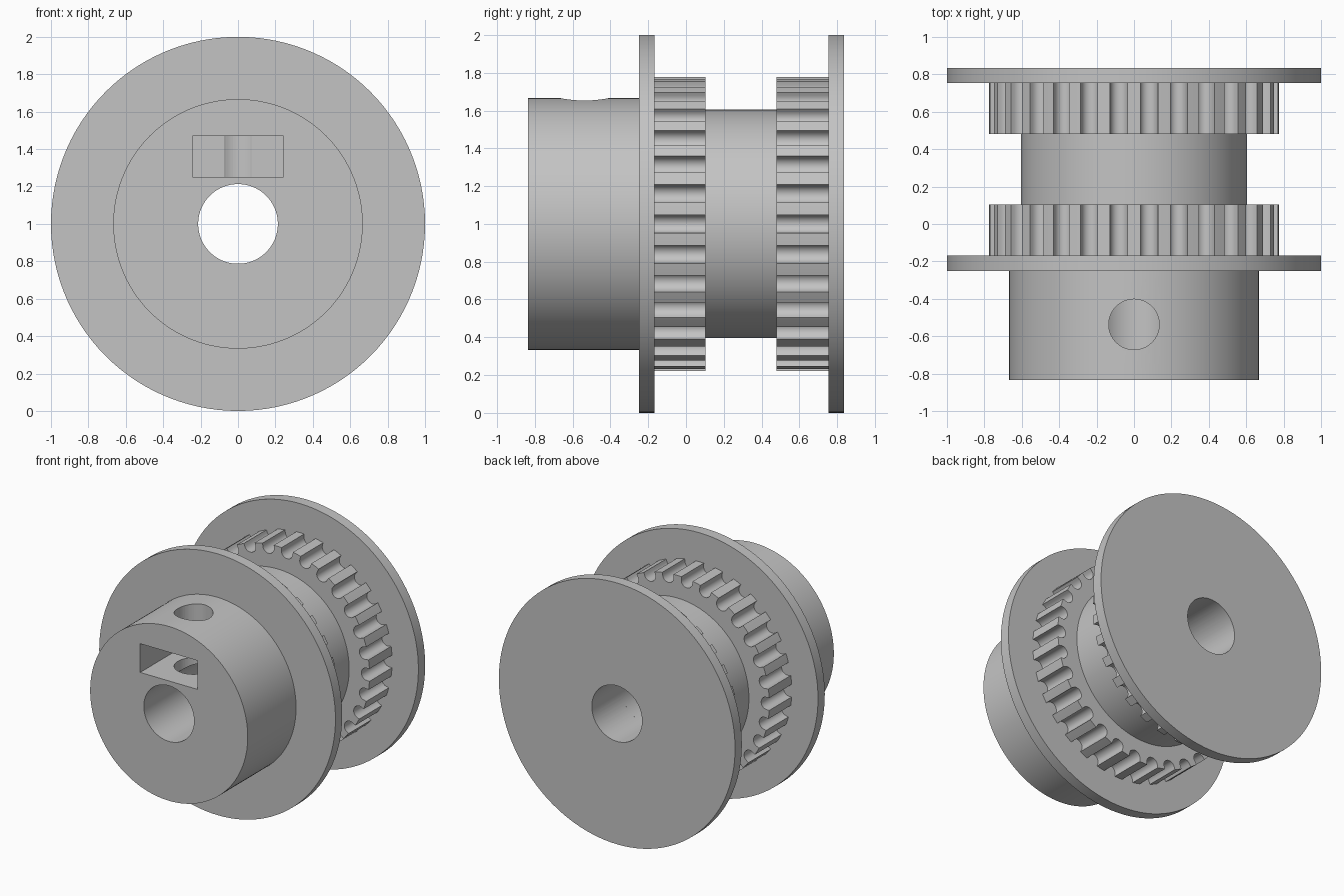
import bpy
import bmesh
from math import sin, cos, pi, atan2, hypot, radians

if "Cube" in bpy.data.objects:
    bpy.data.objects.remove(bpy.data.objects["Cube"], do_unlink=True)

BORE, AXIS_Z, TEETH = 0.213, 1.0, 30

grey = bpy.data.materials.new("machined_grey")
grey.use_nodes = True
colour = (0.55, 0.55, 0.55, 1)
grey.diffuse_color = colour
grey.node_tree.nodes["Principled BSDF"].inputs["Base Color"].default_value = colour


def circle(radius, count=120):
    return [(radius * cos(2 * pi * i / count), radius * sin(2 * pi * i / count))
            for i in range(count)]


def gear(radius=0.778, half=0.048, depth=0.07, steps=10):
    """Toothed outline with round-bottomed, straight-sided grooves."""
    pts = []
    lip = (radius ** 2 - half ** 2) ** 0.5
    floor = radius - depth + half
    groove = [(lip, -half)]
    for i in range(steps + 1):
        t = -pi / 2 + pi * i / steps
        groove.append((floor - half * cos(t), half * sin(t)))
    groove.append((lip, half))
    for k in range(TEETH):
        a = 2 * pi * k / TEETH
        pts += [(u * cos(a) - v * sin(a), u * sin(a) + v * cos(a)) for u, v in groove]
        mid = a + pi / TEETH
        pts.append((radius * cos(mid), radius * sin(mid)))
    return pts


def shade(ob):
    bpy.ops.object.select_all(action="DESELECT")
    ob.select_set(True)
    bpy.context.view_layer.objects.active = ob
    bpy.ops.object.shade_smooth_by_angle(angle=radians(30))


def tube(name, outline, y0, y1):
    """Extrude an outline along y, with the shaft bore through it."""
    bm = bmesh.new()
    inner = [(BORE * u / hypot(u, v), BORE * v / hypot(u, v)) for u, v in outline]
    loops = [[bm.verts.new((u, y, AXIS_Z + v)) for u, v in ring]
             for ring, y in ((outline, y0), (outline, y1), (inner, y1), (inner, y0))]
    n = len(outline)
    for a, b in zip(loops, loops[1:] + loops[:1]):
        for i in range(n):
            j = (i + 1) % n
            bm.faces.new((a[i], a[j], b[j], b[i]))
    bmesh.ops.recalc_face_normals(bm, faces=bm.faces)
    mesh = bpy.data.meshes.new(name)
    bm.to_mesh(mesh)
    bm.free()
    mesh.materials.append(grey)
    ob = bpy.data.objects.new(name, mesh)
    bpy.context.collection.objects.link(ob)
    shade(ob)
    return ob


def cut(target, cutter):
    cutter.hide_render = True
    cutter.data.materials.append(grey)
    mod = target.modifiers.new("cut", "BOOLEAN")
    mod.operation, mod.solver, mod.object = "DIFFERENCE", "EXACT", cutter
    bpy.context.view_layer.objects.active = target
    bpy.ops.object.modifier_apply(modifier=mod.name)
    bpy.data.objects.remove(cutter, do_unlink=True)


# Stack of coaxial parts, front to back
hub = tube("hub", circle(0.667), -0.835, -0.25)
tube("front_flange", circle(1.0), -0.25, -0.168)
tube("front_teeth", gear(), -0.168, 0.103)
tube("drum", circle(0.605), 0.103, 0.48)
tube("rear_teeth", gear(), 0.48, 0.753)
tube("rear_flange", circle(1.0), 0.753, 0.835)

# Set screw hole, from the top of the hub down into the bore
bpy.ops.mesh.primitive_cylinder_add(vertices=64, radius=0.135, depth=0.8,
                                    location=(0, -0.537, 1.4))
cut(hub, bpy.context.object)

# Captive nut slot, open at the front of the hub
bpy.ops.mesh.primitive_cube_add(size=1, location=(0, -0.68, 1.36))
slot = bpy.context.object
slot.scale = (0.487, 0.51, 0.22)
bpy.context.view_layer.update()
cut(hub, slot)
shade(hub)
